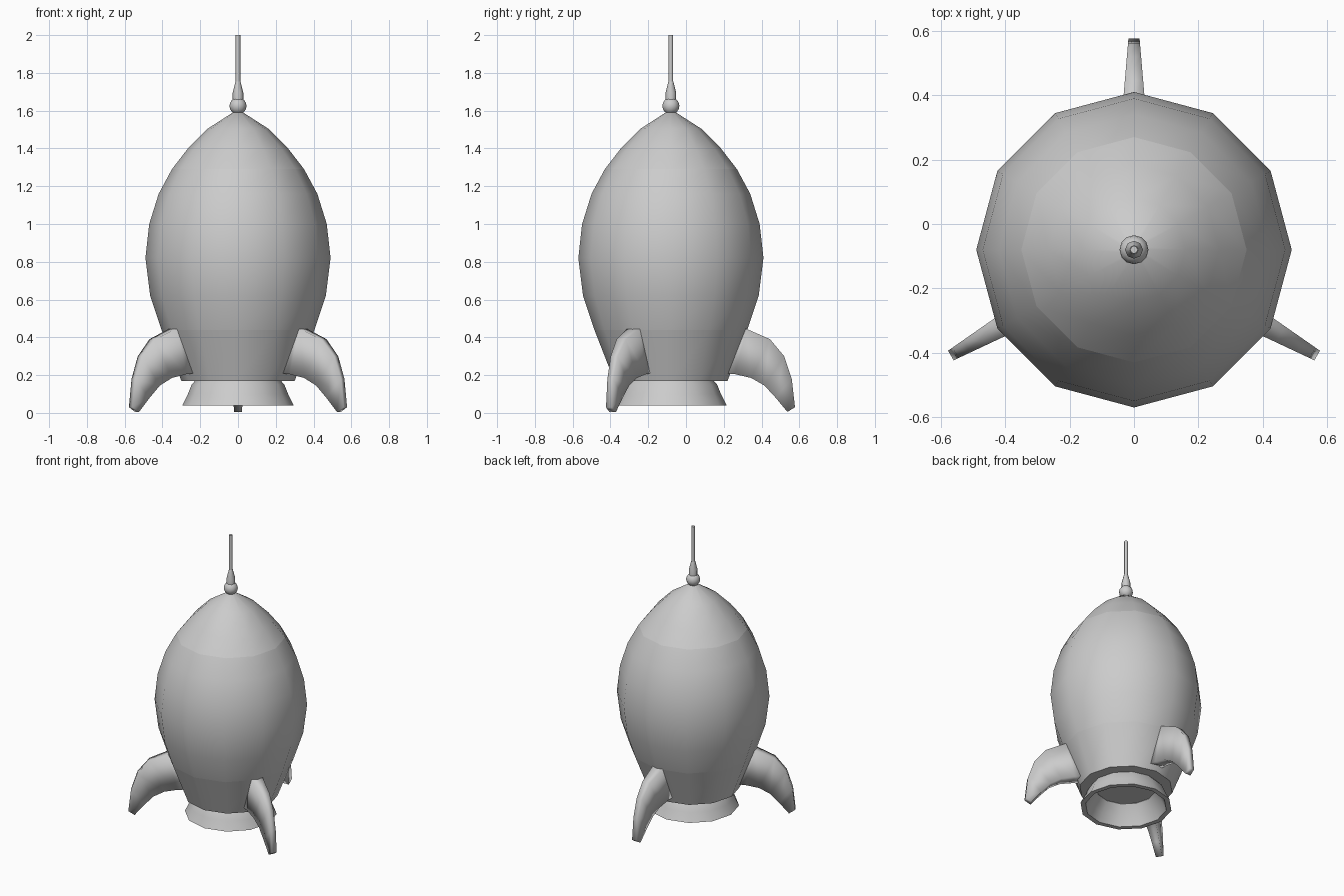
import bpy, bmesh, math
from mathutils import Vector

if "Cube" in bpy.data.objects:
    bpy.data.objects.remove(bpy.data.objects["Cube"], do_unlink=True)

AXIS_Y = -0.08  # rocket axis

grey = bpy.data.materials.new("grey")
grey.use_nodes = True
grey.diffuse_color = (0.6, 0.6, 0.6, 1)
grey.node_tree.nodes["Principled BSDF"].inputs["Base Color"].default_value = (0.6, 0.6, 0.6, 1)


def finish(name, bm, angle):
    bmesh.ops.recalc_face_normals(bm, faces=bm.faces)
    mesh = bpy.data.meshes.new(name)
    bm.to_mesh(mesh)
    bm.free()
    mesh.materials.append(grey)
    obj = bpy.data.objects.new(name, mesh)
    obj.location.y = AXIS_Y
    bpy.context.collection.objects.link(obj)
    bpy.ops.object.select_all(action='DESELECT')
    obj.select_set(True)
    bpy.context.view_layer.objects.active = obj
    bpy.ops.object.shade_smooth_by_angle(angle=math.radians(angle))
    return obj


def lathe(name, profile, sides, closed=False, angle=40, sharp_rings=()):
    """Turn a (radius, height) profile around the vertical axis."""
    bm = bmesh.new()
    rings = []
    for r, z in profile:
        rings.append([bm.verts.new((r * math.cos(a), r * math.sin(a), z))
                      for a in (math.tau * i / sides for i in range(sides))])
    pairs = list(zip(rings, rings[1:]))
    if closed:
        pairs.append((rings[-1], rings[0]))
    else:
        bm.faces.new(rings[0])
        bm.faces.new(rings[-1])
    for low, high in pairs:
        for i in range(sides):
            j = (i + 1) % sides
            bm.faces.new((low[i], low[j], high[j], high[i]))
    obj = finish(name, bm, angle)
    # Panel seams
    verts = obj.data.vertices
    for e in obj.data.edges:
        heights = [verts[v].co.z for v in e.vertices]
        if any(all(abs(h - s) < 0.001 for h in heights) for s in sharp_rings):
            e.use_edge_sharp = True
    return obj


# Hull with seams below the nose and above the tail
lathe("hull", [(0.30, 0.17), (0.405, 0.44), (0.465, 0.62), (0.49, 0.82), (0.47, 1.0),
               (0.42, 1.16), (0.35, 1.29), (0.265, 1.4), (0.16, 1.505), (0.02, 1.595)],
      12, sharp_rings=(0.44, 1.29))

# Hollow flared nozzle
lathe("nozzle", [(0.2, 0.2), (0.245, 0.15), (0.265, 0.1), (0.295, 0.04),
                 (0.262, 0.04), (0.235, 0.1), (0.19, 0.168)], 12, closed=True)

# Antenna on the nose
lathe("antenna_ball", [(0.045 * math.sin(t), 1.625 - 0.045 * math.cos(t))
                       for t in (math.pi * (i + 0.3) / 8.6 for i in range(9))], 12)
lathe("antenna_collar", [(0.028, 1.65), (0.028, 1.695), (0.013, 1.755)], 8, angle=50)
lathe("antenna_rod", [(0.012, 1.74), (0.012, 2.0)], 8, angle=50)

# Curved fin: outer and inner edges, paired from root to tip
outer = [(0.36, 0.45), (0.40, 0.445), (0.525, 0.39), (0.60, 0.30), (0.64, 0.18), (0.657, 0.03)]
inner = [(0.29, 0.21), (0.34, 0.205), (0.425, 0.185), (0.495, 0.145), (0.555, 0.08), (0.617, 0.005)]


def half_width(r):
    return 0.017 + (0.66 - r) * 0.085


def make_fin(name, degrees):
    a = math.radians(degrees)
    out = Vector((math.cos(a), math.sin(a), 0))
    side = Vector((-math.sin(a), math.cos(a), 0))
    bm = bmesh.new()
    rings = []
    for o, n in zip(outer, inner):
        rings.append([bm.verts.new(out * r + side * s * half_width(r) + Vector((0, 0, z)))
                      for (r, z), s in ((o, 1), (o, -1), (n, -1), (n, 1))])
    for p, q in zip(rings, rings[1:]):
        for i in range(4):
            j = (i + 1) % 4
            bm.faces.new((p[i], p[j], q[j], q[i]))
    bm.faces.new(rings[0])
    bm.faces.new(rings[-1])
    finish(name, bm, 100)


for name, degrees in (("back_fin", 90), ("right_fin", 210), ("left_fin", 330)):
    make_fin(name, degrees)
